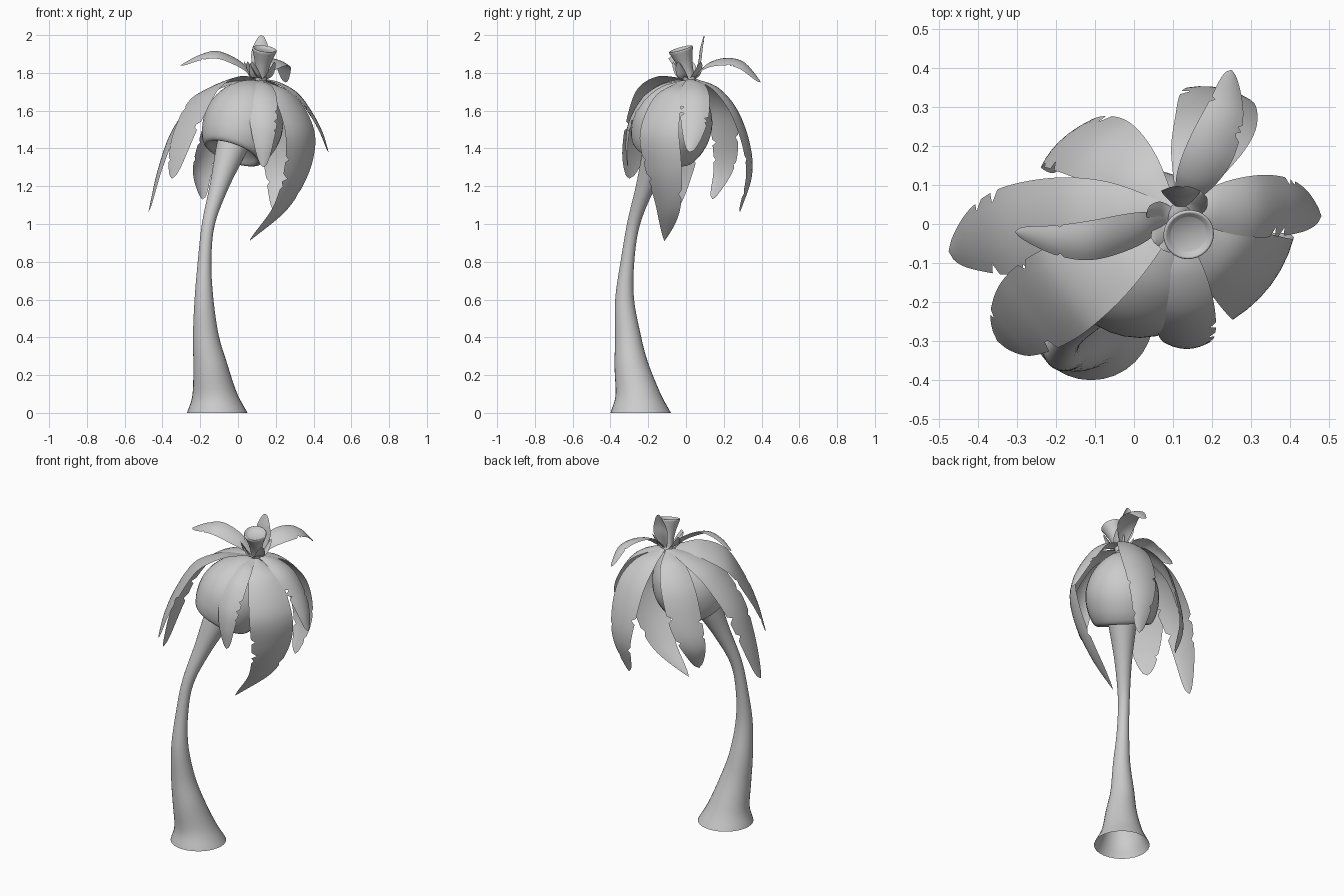
import bpy, math, random
from mathutils import Vector

if "Cube" in bpy.data.objects:
    bpy.data.objects.remove(bpy.data.objects["Cube"])

rng = random.Random(4)
HEART = Vector((0.07, -0.03, 1.45))
UP = Vector((0, 0, 1))


def spline(pts, n):
    """Catmull-Rom samples through points of any dimension."""
    P = [Vector(p) for p in pts]
    P = [P[0] * 2 - P[1]] + P + [P[-1] * 2 - P[-2]]
    out = []
    for k in range(n + 1):
        s = k / n * (len(P) - 3)
        i = min(int(s), len(P) - 4)
        t = s - i
        a, b, c, d = P[i:i + 4]
        out.append((b * 2 + (c - a) * t + (a * 2 - b * 5 + c * 4 - d) * t * t
                    + (b * 3 - a - c * 3 + d) * t ** 3) * 0.5)
    return out


def make(name, verts, faces, angle=50):
    me = bpy.data.meshes.new(name)
    me.from_pydata(verts, [], faces)
    ob = bpy.data.objects.new(name, me)
    bpy.context.collection.objects.link(ob)
    bpy.ops.object.select_all(action='DESELECT')
    ob.select_set(True)
    bpy.context.view_layer.objects.active = ob
    bpy.ops.object.shade_smooth_by_angle(angle=math.radians(angle))
    return ob


def loft(name, rings, cap=False, sides=32):
    """Skin circles given as (centre, normal, radius)."""
    verts, faces = [], []
    for c, n, r in rings:
        n = n.normalized()
        u = Vector((0, 1, 0)).cross(n).normalized()
        v = n.cross(u)
        for k in range(sides):
            a = 2 * math.pi * k / sides
            verts.append(c + (u * math.cos(a) + v * math.sin(a)) * r)
    for i in range(len(rings) - 1):
        for k in range(sides):
            j = (k + 1) % sides
            faces.append((i * sides + k, i * sides + j,
                          (i + 1) * sides + j, (i + 1) * sides + k))
    if cap:
        faces.append(tuple(range(len(verts) - sides, len(verts))))
    return make(name, verts, faces)


def lathe(name, base, axis, profile, n, cap=False):
    base, axis = Vector(base), Vector(axis).normalized()
    loft(name, [(base + axis * p.x, axis, max(p.y, 0.001)) for p in spline(profile, n)], cap)


def leaf(name, path, side, width, curl=0.03, notches=4, rows=48, tip=.55):
    """Blade swept along a path, edges bent back, with torn edge notches."""
    P = spline(path, rows)
    cut = {(rng.randint(rows // 2, rows - 5), rng.choice((0, 6))): rng.uniform(.7, .88)
           for _ in range(notches)}
    frames = []
    for i in range(rows + 1):
        tan = (P[min(i + 1, rows)] - P[max(i - 1, 0)]).normalized()
        s = Vector(side)
        s = (s - tan * s.dot(tan)).normalized()
        frames.append((s, s.cross(tan)))
    mid = rows // 2
    sign = 1 if frames[mid][1].dot(P[mid] - HEART) > 0 else -1
    verts, faces = [], []
    for i, (p, (s, n)) in enumerate(zip(P, frames)):
        t = i / rows
        f = max(math.sin(math.pi * (0.07 + 0.93 * t)), 0.0) ** (1.05 + (tip - 1.05) * t)
        for k in range(7):
            u = (k - 3) / 3 * cut.get((i, k), 1)
            verts.append(p + s * (u * f * width / 2) - n * (sign * curl * f * u * u))
    for i in range(rows):
        for k in range(6):
            a = i * 7 + k
            faces.append((a, a + 1, a + 8, a + 7))
    make(name, verts, faces, 80)


# Leaning trunk with flared foot: x, y, z, radius
T = spline([(-.11, -.24, 0, .16), (-.124, -.256, .1, .118), (-.147, -.289, .25, .09),
            (-.17, -.307, .4, .069), (-.18, -.325, .6, .05), (-.177, -.31, .8, .036),
            (-.157, -.278, 1.0, .034), (-.1, -.215, 1.2, .05), (-.035, -.145, 1.4, .082),
            (-.005, -.115, 1.48, .09)], 48)
C = [p.xyz for p in T]
loft("trunk", [(C[i], UP.lerp((C[min(i + 1, 48)] - C[max(i - 1, 0)]).normalized(), min(1, i / 12)),
                T[i].w) for i in range(49)])

# Bell-shaped pod hanging over the trunk top
lathe("pod", (-.025, -.125, 1.385), (.33, .33, .89),
      [(.035, .07), (.012, .11), (-.008, .138), (-.008, .158), (.015, .178), (.07, .2), (.15, .212),
       (.23, .2), (.31, .16), (.37, .1), (.405, .04), (.41, 0)], 44)

# Cut stalk on top
lathe("stalk", (.115, .025, 1.74), (.13, -.27, .95),
      [(0, .034), (.06, .033), (.12, .043), (.165, .057), (.19, .065), (.197, .061),
       (.193, .053), (.188, .046)], 28, True)

# Large drooping leaves
leaf("left_leaf", [(.08, .03, 1.77), (-.06, .02, 1.75), (-.2, .0, 1.68), (-.34, -.02, 1.51),
                   (-.42, -.04, 1.3), (-.475, -.07, 1.06)], (-.1, 1, 0), .24, .02)
leaf("front_left_leaf", [(.08, -.01, 1.77), (-.05, -.09, 1.765), (-.18, -.17, 1.69),
                         (-.27, -.23, 1.53), (-.32, -.275, 1.38), (-.35, -.3, 1.24)],
     (-.65, .75, -.25), .24, .008)
leaf("back_left_leaf", [(.09, .04, 1.77), (.0, .13, 1.73), (-.09, .2, 1.61), (-.16, .22, 1.42),
                        (-.2, .2, 1.27), (-.19, .14, 1.13)], (.7, .7, 0), .2, .02)
leaf("back_right_leaf", [(.13, .05, 1.77), (.17, .17, 1.72), (.21, .27, 1.6), (.22, .335, 1.42),
                         (.22, .345, 1.25), (.2, .285, 1.06)], (1, -.2, 0), .21, .02)
leaf("right_leaf", [(.13, .02, 1.77), (.22, .04, 1.75), (.32, .045, 1.69), (.4, .045, 1.58),
                    (.45, .035, 1.48), (.48, .02, 1.38)], (0, 1, 0), .16, .02)
leaf("front_right_leaf", [(.13, -.02, 1.76), (.255, -.1, 1.69), (.345, -.155, 1.5),
                          (.335, -.135, 1.3), (.24, -.105, 1.09), (.06, -.115, .91)],
     (.58, .78, .05), .26, .025, tip=.85)
leaf("front_leaf", [(.12, -.02, 1.76), (.125, -.13, 1.74), (.13, -.23, 1.67), (.135, -.3, 1.55),
                    (.135, -.32, 1.43), (.135, -.31, 1.3)], (1, 0, 0), .155, .02)

# Smaller raised leaves of the crown
leaf("raised_back_leaf", [(.12, .04, 1.77), (.16, .11, 1.845), (.205, .2, 1.87), (.24, .3, 1.845),
                          (.25, .395, 1.75)], (1, -.35, -.35), .13, .012)
leaf("raised_left_leaf", [(.09, .01, 1.77), (.02, -.015, 1.85), (-.1, -.045, 1.905),
                          (-.2, -.045, 1.89), (-.305, -.02, 1.84)], (0, 1, .4), .11, .012, 2)
leaf("upright_leaf", [(.12, .04, 1.77), (.12, .065, 1.86), (.12, .075, 1.93), (.125, .095, 2.0)],
     (1, 0, 0), .1, -.015, 0)

# Short sepals around the stalk foot
for i, deg in enumerate((-120, -35, 50, 165, 220)):
    d = Vector((math.cos(math.radians(deg)), math.sin(math.radians(deg)), 0))
    o = Vector((.12, .01, 1.76))
    leaf(f"sepal_{i + 1}", [o, o + d * .04 + UP * .025, o + d * .065 + UP * .06,
                            o + d * .09 + UP * .1], (-d.y, d.x, 0), .065, .01, 0, 12)
